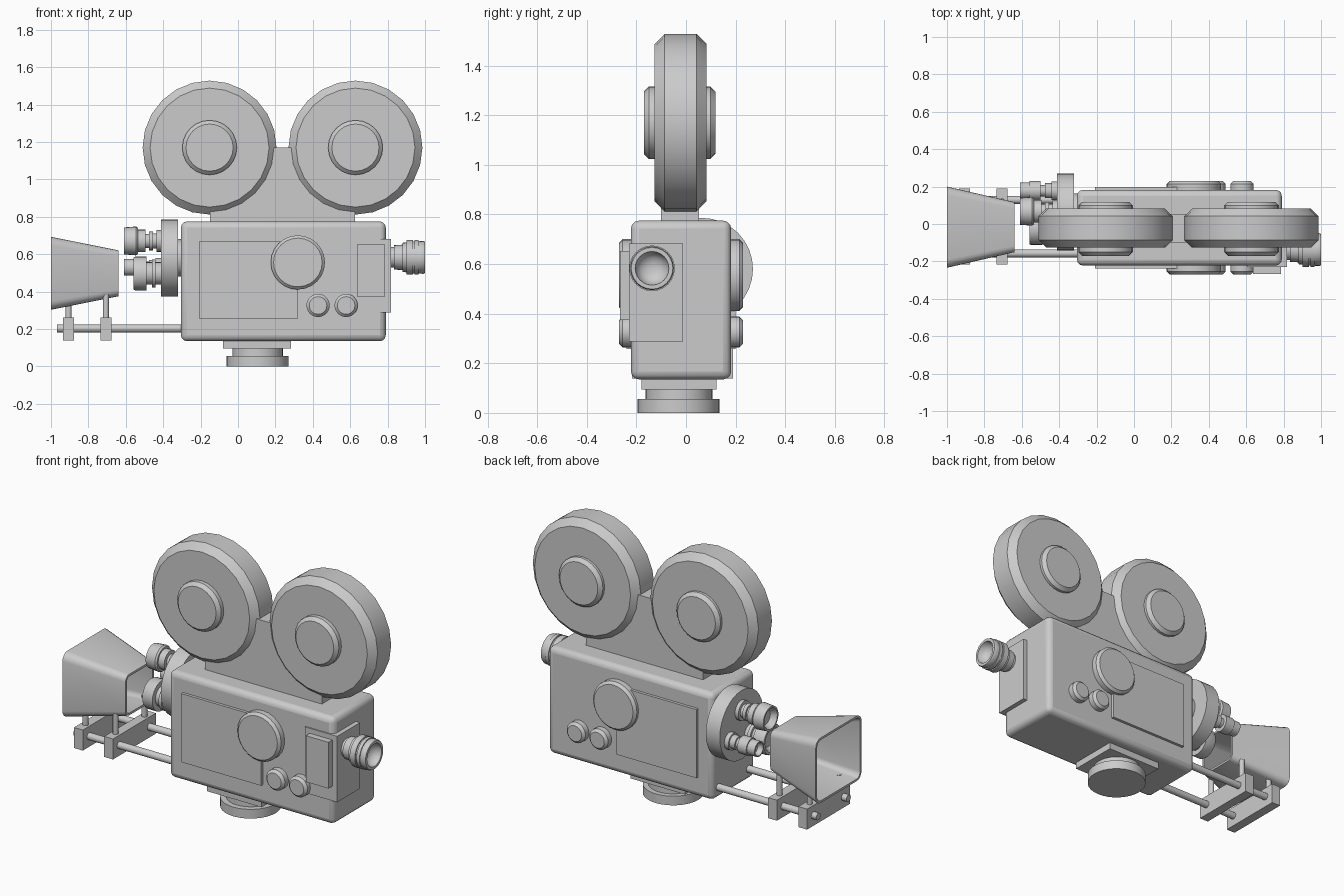
import bpy, bmesh, math
from mathutils import Vector

if "Cube" in bpy.data.objects:
    bpy.data.objects.remove(bpy.data.objects["Cube"])

YC = -0.02  # body centre plane


def finish(name, bm, bevel=0.0, segs=3):
    bmesh.ops.recalc_face_normals(bm, faces=bm.faces)
    me = bpy.data.meshes.new(name)
    bm.to_mesh(me)
    bm.free()
    ob = bpy.data.objects.new(name, me)
    bpy.context.collection.objects.link(ob)
    if bevel:
        m = ob.modifiers.new("bevel", 'BEVEL')
        m.width, m.segments = bevel, segs
    bpy.ops.object.select_all(action='DESELECT')
    ob.select_set(True)
    bpy.context.view_layer.objects.active = ob
    bpy.ops.object.shade_smooth_by_angle(angle=math.radians(32))
    return ob


def box(name, lo, hi, bevel=0.0, segs=3):
    bm = bmesh.new()
    bmesh.ops.create_cube(bm, size=1)
    for v in bm.verts:
        v.co = Vector([(a + b) / 2 + c * (b - a) for a, b, c in zip(lo, hi, v.co)])
    return finish(name, bm, bevel, segs)


def bridge(bm, r1, r2):
    n = len(r1)
    for i in range(n):
        j = (i + 1) % n
        bm.faces.new((r1[i], r1[j], r2[j], r2[i]))


def lathe(name, axis, centre, profile, sides=24):
    """Revolve (position, radius) pairs; centre gives the two other coordinates."""
    bm = bmesh.new()
    rings = []
    for t, r in profile:
        ring = []
        for i in range(sides):
            a = 2 * math.pi * i / sides
            co = [centre[0] + r * math.cos(a), centre[1] + r * math.sin(a)]
            co.insert('XYZ'.index(axis), t)
            ring.append(bm.verts.new(co))
        rings.append(ring)
    for r1, r2 in zip(rings, rings[1:]):
        bridge(bm, r1, r2)
    bm.faces.new(rings[0])
    bm.faces.new(rings[-1])
    return finish(name, bm)


def disc(name, axis, centre, a, b, r, ca=0.0, cb=0.0, sides=24):
    """Cylinder from a to b with chamfers ca and cb at its ends."""
    p = [(a, r - ca)] + ([(a + ca, r)] if ca else [])
    p += ([(b - cb, r)] if cb else []) + [(b, r - cb)]
    return lathe(name, axis, centre, p, sides)


# Camera body
box("body", (-0.305, -0.222, 0.135), (0.79, 0.182, 0.775), 0.032)

# Film magazine: web and two reels with hubs
box("magazine_web", (-0.15, -0.10, 0.76), (0.626, 0.053, 1.17))
for side, x in (("front", -0.152), ("rear", 0.628)):
    disc(side + "_reel", 'Y', (x, 1.17), -0.126, 0.082, 0.358, 0.04, 0.04)
    disc(side + "_reel_hub", 'Y', (x, 1.17), -0.17, 0.118, 0.146, 0.02, 0.02)

# Door, dial and knobs on both sides
for side, s in (("left", -1), ("right", 1)):
    y0, y1, y2 = YC + s * 0.18, YC + s * 0.219, YC + s * 0.25
    box(side + "_door", (-0.208, min(y0, y1), 0.257), (0.32, max(y0, y1), 0.668))
    for name, x, z, r in (("dial", 0.32, 0.556, 0.145),
                          ("knob_a", 0.428, 0.326, 0.062),
                          ("knob_b", 0.578, 0.326, 0.062)):
        ca, cb = (0.015, 0) if s < 0 else (0, 0.015)
        disc(side + "_" + name, 'Y', (x, z), min(y0, y2), max(y0, y2), r, ca, cb)

# Viewfinder block and eyepiece
box("viewfinder_block", (0.604, -0.229, 0.287), (0.818, -0.012, 0.682))
box("viewfinder_cover", (0.636, -0.266, 0.375), (0.786, -0.2, 0.652))
lathe("eyepiece", 'X', (-0.137, 0.583), [
    (0.80, 0.055), (0.835, 0.055), (0.835, 0.065), (0.88, 0.068), (0.88, 0.078),
    (0.90, 0.080), (0.90, 0.092), (0.935, 0.092), (0.935, 0.085), (0.945, 0.085),
    (0.945, 0.092), (0.965, 0.092), (0.965, 0.086), (0.99, 0.088), (1.0, 0.084),
    (1.0, 0.068), (0.975, 0.062), (0.955, 0.045), (0.945, 0.02)])

# Lens turret
disc("turret_shaft", 'X', (0.064, 0.58), -0.34, -0.29, 0.10)
disc("turret", 'X', (0.064, 0.58), -0.413, -0.32, 0.206, sides=32)

# Three taking lenses
lathe("upper_lens", 'X', (0.068, 0.671), [
    (-0.575, 0.045), (-0.61, 0.062), (-0.61, 0.072), (-0.545, 0.077), (-0.535, 0.07),
    (-0.535, 0.06), (-0.495, 0.06), (-0.495, 0.038), (-0.475, 0.038), (-0.475, 0.05),
    (-0.455, 0.05), (-0.455, 0.04), (-0.435, 0.04), (-0.435, 0.058), (-0.40, 0.058)])
lathe("far_lens", 'X', (0.178, 0.53), [
    (-0.58, 0.03), (-0.61, 0.038), (-0.61, 0.045), (-0.56, 0.045), (-0.56, 0.052),
    (-0.50, 0.052), (-0.50, 0.03), (-0.475, 0.03), (-0.475, 0.04),
    (-0.44, 0.04), (-0.44, 0.05), (-0.40, 0.05)])
lathe("near_lens", 'X', (-0.022, 0.497), [
    (-0.53, 0.05), (-0.56, 0.072), (-0.56, 0.085), (-0.55, 0.09), (-0.49, 0.09),
    (-0.49, 0.06), (-0.46, 0.06), (-0.46, 0.075), (-0.44, 0.075), (-0.44, 0.06),
    (-0.40, 0.06)])

# Matte hood: hollow tapered frame with rounded corners
bm = bmesh.new()
rings = []
for x, hy, hz, rad in ((-1.0, 0.217, 0.195, 0.045), (-0.64, 0.134, 0.123, 0.035),
                       (-0.64, 0.121, 0.110, 0.024), (-1.0, 0.204, 0.182, 0.034)):
    ring = []
    for q, (sy, sz) in enumerate(((1, 1), (-1, 1), (-1, -1), (1, -1))):
        for k in range(5):
            a = math.pi / 2 * (q + k / 4)
            ring.append(bm.verts.new((x, -0.017 + sy * (hy - rad) + rad * math.cos(a),
                                      0.498 + sz * (hz - rad) + rad * math.sin(a))))
    rings.append(ring)
for i in range(4):
    bridge(bm, rings[i], rings[(i + 1) % 4])
finish("matte_hood", bm)

# Rods, clamps and hood posts
for side, y in (("left", -0.157), ("right", 0.129)):
    disc(side + "_rod", 'X', (y, 0.203), -0.968, -0.28, 0.021, sides=16)
for end, x, top in (("front", -0.906, 0.335), ("rear", -0.706, 0.385)):
    box(end + "_clamp", (x - 0.029, -0.217, 0.139), (x + 0.029, 0.189, 0.262))
    for side, y in (("left", -0.15), ("right", 0.122)):
        disc(end + "_" + side + "_post", 'Z', (x, y), 0.25, top, 0.016, sides=12)

# Tripod mount
box("mount_plate", (-0.08, -0.18, 0.095), (0.283, 0.122, 0.15))
disc("mount_neck", 'Z', (0.105, -0.028), 0.04, 0.10, 0.135, sides=32)
disc("mount_foot", 'Z', (0.105, -0.03), 0.0, 0.055, 0.166, sides=32)
